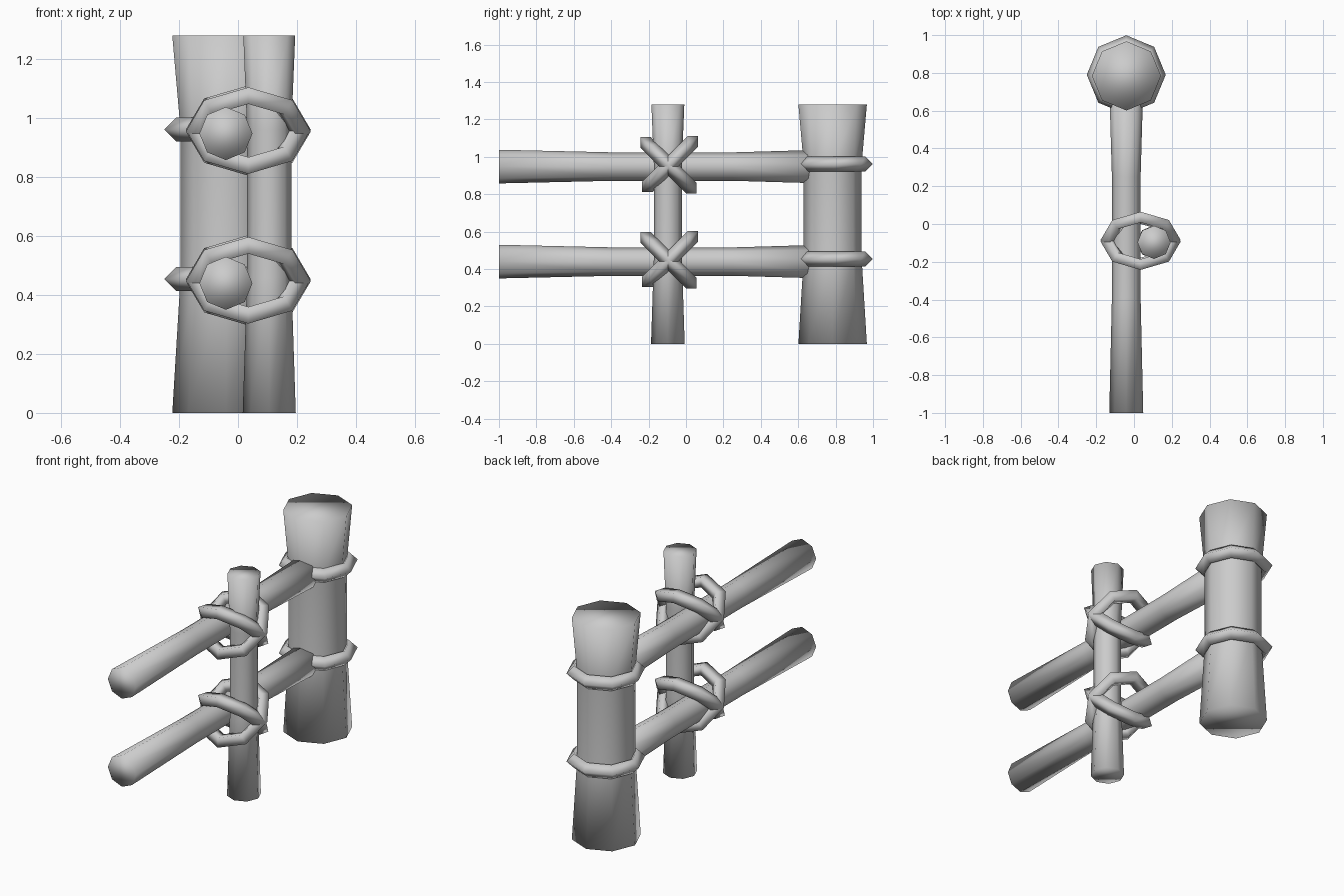
import bpy, bmesh
from math import sin, cos, pi
from mathutils import Matrix

if "Cube" in bpy.data.objects:
    bpy.data.objects.remove(bpy.data.objects["Cube"])

SIDES = 8


def finish(name, bm, matrix):
    bmesh.ops.recalc_face_normals(bm, faces=bm.faces)
    bm.transform(matrix)
    mesh = bpy.data.meshes.new(name)
    bm.to_mesh(mesh)
    bm.free()
    for p in mesh.polygons:
        p.use_smooth = True
    ob = bpy.data.objects.new(name, mesh)
    bpy.context.collection.objects.link(ob)
    return ob


def log(name, stations, matrix):
    """Eight-sided capped log along local z; stations are (height, radius)."""
    bm = bmesh.new()
    loops = [[bm.verts.new((r * cos(2 * pi * i / SIDES), r * sin(2 * pi * i / SIDES), h))
              for i in range(SIDES)] for h, r in stations]
    for a, b in zip(loops, loops[1:]):
        for i in range(SIDES):
            j = (i + 1) % SIDES
            bm.faces.new((a[i], a[j], b[j], b[i]))
    bm.faces.new(loops[0])
    bm.faces.new(loops[-1])
    return finish(name, bm, matrix)


def rope(name, major, minor, matrix):
    """Eight-sided ring with a diamond cross-section."""
    bm = bmesh.new()
    loops = []
    for i in range(SIDES):
        a = 2 * pi * i / SIDES
        loops.append([bm.verts.new((r * cos(a), r * sin(a), z)) for r, z in
                      ((major + minor, 0), (major, minor), (major - minor, 0), (major, -minor))])
    for i in range(SIDES):
        a, b = loops[i], loops[(i + 1) % SIDES]
        for k in range(4):
            m = (k + 1) % 4
            bm.faces.new((a[k], b[k], b[m], a[m]))
    return finish(name, bm, matrix)


T = Matrix.Translation

# Upright posts, waisted between the rope heights
log("main_post", [(0, .183), (.46, .155), (.96, .155), (1.28, .183)], T((-.04, .784, 0)))
log("small_post", [(0, .09), (.46, .075), (.96, .075), (1.28, .088)], T((.106, -.097, 0)))

for label, dz in (("lower", -.508), ("upper", 0)):
    # Horizontal rail running back into the main post
    log(label + "_rail", [(-1, .09), (-.39, .076), (.25, .076), (.73, .09)],
        T((-.041, 0, .948 + dz)) @ Matrix.Rotation(-pi / 2, 4, 'X'))
    # Rope band round the main post
    rope(label + "_post_rope", .168, .041, T((-.041, .79, .962 + dz)))
    # Crossed lashings round rail and small post
    rope(label + "_lashing_a", .172, .04,
         T((.035, -.085, .961 + dz)) @ Matrix.Rotation(pi / 4, 4, 'X'))
    rope(label + "_lashing_b", .172, .04,
         T((.035, -.093, .955 + dz)) @ Matrix.Rotation(-pi / 4, 4, 'X'))
